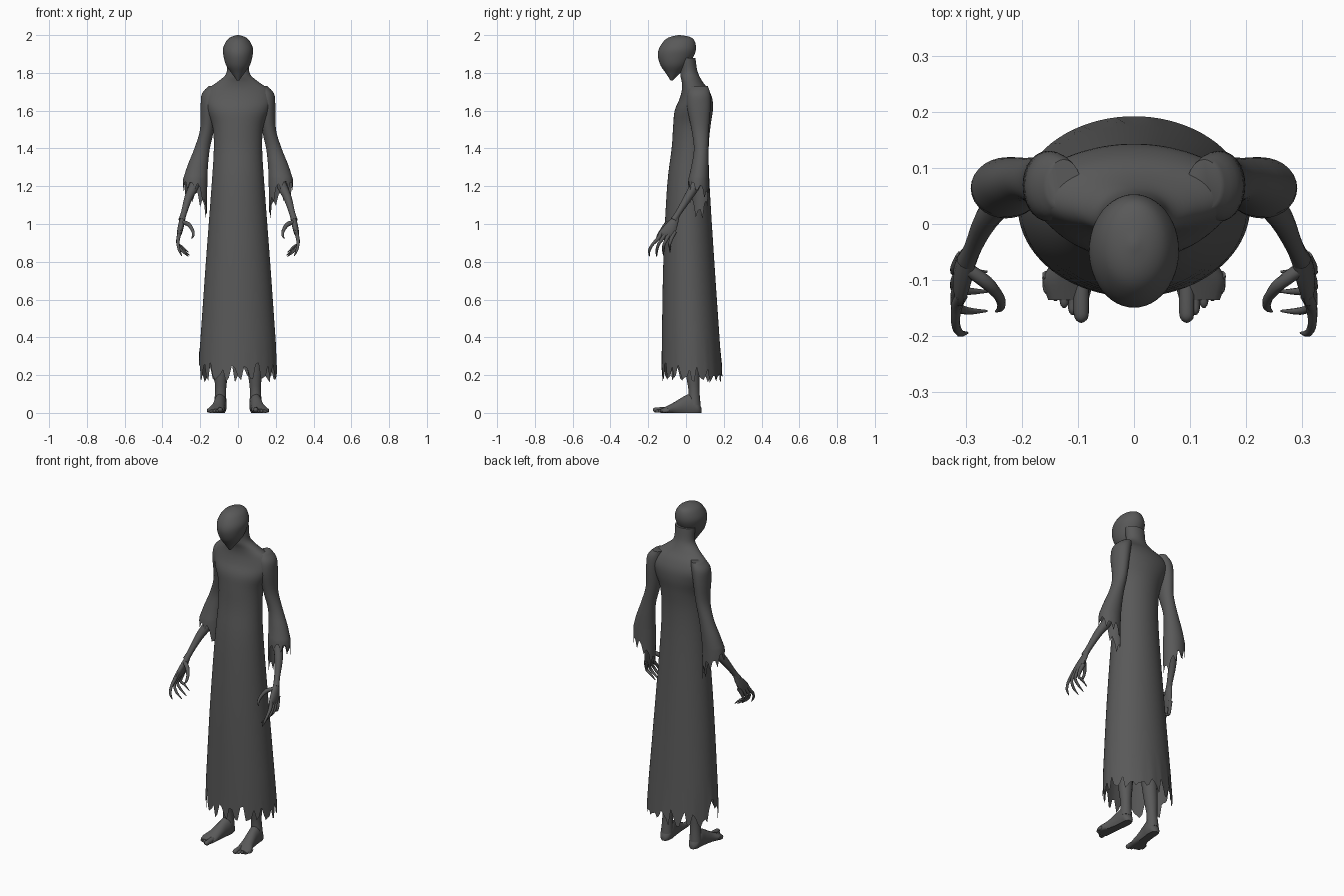
import bpy, bmesh, math, random
from mathutils import Vector

random.seed(7)
if "Cube" in bpy.data.objects:
    bpy.data.objects.remove(bpy.data.objects["Cube"])

grey = bpy.data.materials.new("dark grey")
grey.use_nodes = True
colour = (0.1, 0.1, 0.1, 1)
grey.diffuse_color = colour
grey.node_tree.nodes["Principled BSDF"].inputs["Base Color"].default_value = colour


def refine(rows, steps=4):
    """Catmull-Rom interpolation of a list of number tuples."""
    out = []
    for i in range(len(rows) - 1):
        p = [rows[max(0, min(len(rows) - 1, i + k))] for k in (-1, 0, 1, 2)]
        for s in range(steps):
            t = s / steps
            out.append(tuple(b + 0.5 * t * (c - a + t * (2*a - 5*b + 4*c - d + t * (3*(b - c) + d - a)))
                             for a, b, c, d in zip(*p)))
    return out + [rows[-1]]


def loft(name, rings, caps=(True, True), angle=50):
    """Skin a list of equal point rings."""
    bm = bmesh.new()
    rows = [[bm.verts.new(p) for p in ring] for ring in rings]
    n = len(rows[0])
    for a, b in zip(rows, rows[1:]):
        for i in range(n):
            j = (i + 1) % n
            bm.faces.new((a[i], a[j], b[j], b[i]))
    for row, cap in ((rows[0], caps[0]), (rows[-1], caps[1])):
        if cap:
            bm.faces.new(row)
    bmesh.ops.recalc_face_normals(bm, faces=bm.faces)
    mesh = bpy.data.meshes.new(name)
    bm.to_mesh(mesh)
    bm.free()
    mesh.materials.append(grey)
    ob = bpy.data.objects.new(name, mesh)
    bpy.context.collection.objects.link(ob)
    bpy.ops.object.select_all(action='DESELECT')
    ob.select_set(True)
    bpy.context.view_layer.objects.active = ob
    bpy.ops.object.shade_smooth_by_angle(angle=math.radians(angle))
    return ob


def oval(cx, cy, z, rx, ry, n):
    turn = [math.tau * i / n for i in range(n)]
    return [Vector((cx + rx * math.cos(a), cy + ry * math.sin(a), z)) for a in turn]


def body_rings(rows, n=48):
    """Rows hold height, half width, front y and back y."""
    return [oval(0, (f + b) / 2, z, w, (b - f) / 2, n) for z, w, f, b in rows]


def tube(name, path, n=10, steps=3):
    """Round limb; path rows hold x, y, z and radius."""
    pts = refine(path, steps)
    rings = []
    for i, p in enumerate(pts):
        d = (Vector(pts[min(i + 1, len(pts) - 1)][:3]) - Vector(pts[max(i - 1, 0)][:3])).normalized()
        u = d.cross(Vector((0.3, 1, 0.2))).normalized()
        v = d.cross(u)
        rings.append([Vector(p[:3]) + p[3] * (u * math.cos(math.tau * k / n) + v * math.sin(math.tau * k / n))
                      for k in range(n)])
    return loft(name, rings)


# Head with a pointed chin, bowed forward
loft("head", body_rings(refine([
    (1.76, .006, -.082, -.07), (1.80, .035, -.108, -.03), (1.84, .063, -.135, .01),
    (1.89, .077, -.149, .042), (1.93, .079, -.142, .053), (1.97, .061, -.116, .045),
    (1.99, .037, -.085, .022), (2.0, .004, -.04, -.03)])))

# Neck, shoulders and robe in one skin, ending in a torn hem
robe = body_rings(refine([
    (1.88, .06, -.04, .05), (1.82, .058, -.03, .058), (1.785, .07, -.03, .07),
    (1.75, .112, -.022, .09), (1.71, .165, -.022, .12), (1.66, .183, -.035, .14),
    (1.60, .165, -.06, .142), (1.52, .135, -.068, .13), (1.40, .128, -.076, .12),
    (1.20, .14, -.10, .125), (.80, .17, -.12, .15), (.36, .201, -.128, .18)]), 80)
hem = []
for i, p in enumerate(oval(0, .031, 0, .207, .161, 80)):
    p.z = random.uniform(.16, .2) if i % 4 < 2 else random.uniform(.19, .27)
    if 36 < i < 42:
        p.z += .08
    hem.append(p)
loft("robe", robe + [hem], (True, False))


def build_side(s, side):
    # Sleeve, with tatters hanging longest on the inner side
    n = 28
    rows = refine([
        (.125, .07, 1.73, .03, .045), (.145, .068, 1.69, .046, .06), (.155, .068, 1.62, .043, .062),
        (.164, .075, 1.5, .037, .046), (.19, .08, 1.4, .041, .038),
        (.213, .074, 1.31, .054, .045), (.226, .066, 1.24, .064, .053)])
    rings = [oval(s * r[0], *r[1:3], s * r[3], r[4], n) for r in rows]
    cuff = oval(s * .228, .064, 0, s * .063, .054, n)
    for i, p in enumerate(cuff):
        inner = max(0, -math.cos(math.tau * i / n))
        back = max(0, math.sin(math.tau * i / n))
        p.z = 1.2 - .15 * inner ** 2 - .06 * back + (.035 if i % 3 else -.03) * random.uniform(.5, 1)
    loft(side + "_sleeve", rings + [cuff], (True, False))

    def limb(name, path, n=10):
        return tube(side + "_" + name, [(s * x, y, z, r) for x, y, z, r in path], n)

    # Forearm and palm
    limb("forearm", [(.205, .075, 1.32, .026), (.225, .055, 1.22, .028), (.262, .01, 1.14, .022),
                     (.286, -.04, 1.06, .016), (.298, -.065, 1.02, .018)], 12)
    palm = refine([(.292, -.05, 1.04, .012, .016), (.3, -.075, 1.0, .016, .033),
                   (.309, -.1, .955, .014, .045), (.312, -.105, .93, .006, .04)])
    loft(side + "_palm", [oval(s * x, y, z, w, d, 14) for x, y, z, w, d in palm])

    # Thumb and clawed fingers
    limb("thumb", [(.297, -.08, 1.01, .012), (.262, -.105, .998, .012), (.24, -.13, .965, .009),
                   (.237, -.148, .94, .007), (.246, -.156, .922, .002)], 8)
    for k, (root, tip, drop, curl) in enumerate([
            (-.138, -.194, .83, .005), (-.115, -.155, .828, .04),
            (-.092, -.12, .835, .045), (-.068, -.085, .85, .04)]):
        mid = (root + tip) / 2
        limb("finger_%d" % (k + 1), [
            (.307, root + .01, .96, .011), (.316, root - .008, .925, .0105), (.318, mid - .01, .893, .008),
            (.313 - curl * .4, tip, drop + .03, .007), (.302 - curl, tip, drop, .002)], 8)

    # Lower leg and foot
    limb("leg", [(.075, .02, .5, .05), (.085, .03, .3, .042), (.09, .036, .2, .036),
                 (.092, .042, .12, .029), (.094, .044, .04, .034)], 16)
    sections = refine([(.094, .082, .012, .025), (.094, .065, .03, .06), (.094, .03, .034, .1),
                       (.099, -.01, .033, .088), (.107, -.06, .037, .058),
                       (.117, -.1, .045, .037), (.117, -.135, .036, .02)])
    foot = []
    for x, y, w, h in sections:
        ring = []
        for k in range(16):
            a = math.tau * k / 16
            ring.append((s * (x + w * math.cos(a)), y, max(0, h * (.4 + .6 * math.sin(a)))))
        foot.append(ring)
    loft(side + "_foot", foot)
    for k in range(5):
        x, end, r = .094 + .0152 * k, -.174 + .0125 * k, .0145 if k == 0 else .009
        limb("toe_%d" % (k + 1), [(x, -.09, .018, r), (x, end + .025, r + .001, r),
                                  (x, end + .007, r, r * .85), (x, end, r * .8, r * .3)], 8)


build_side(1, "left")
build_side(-1, "right")
